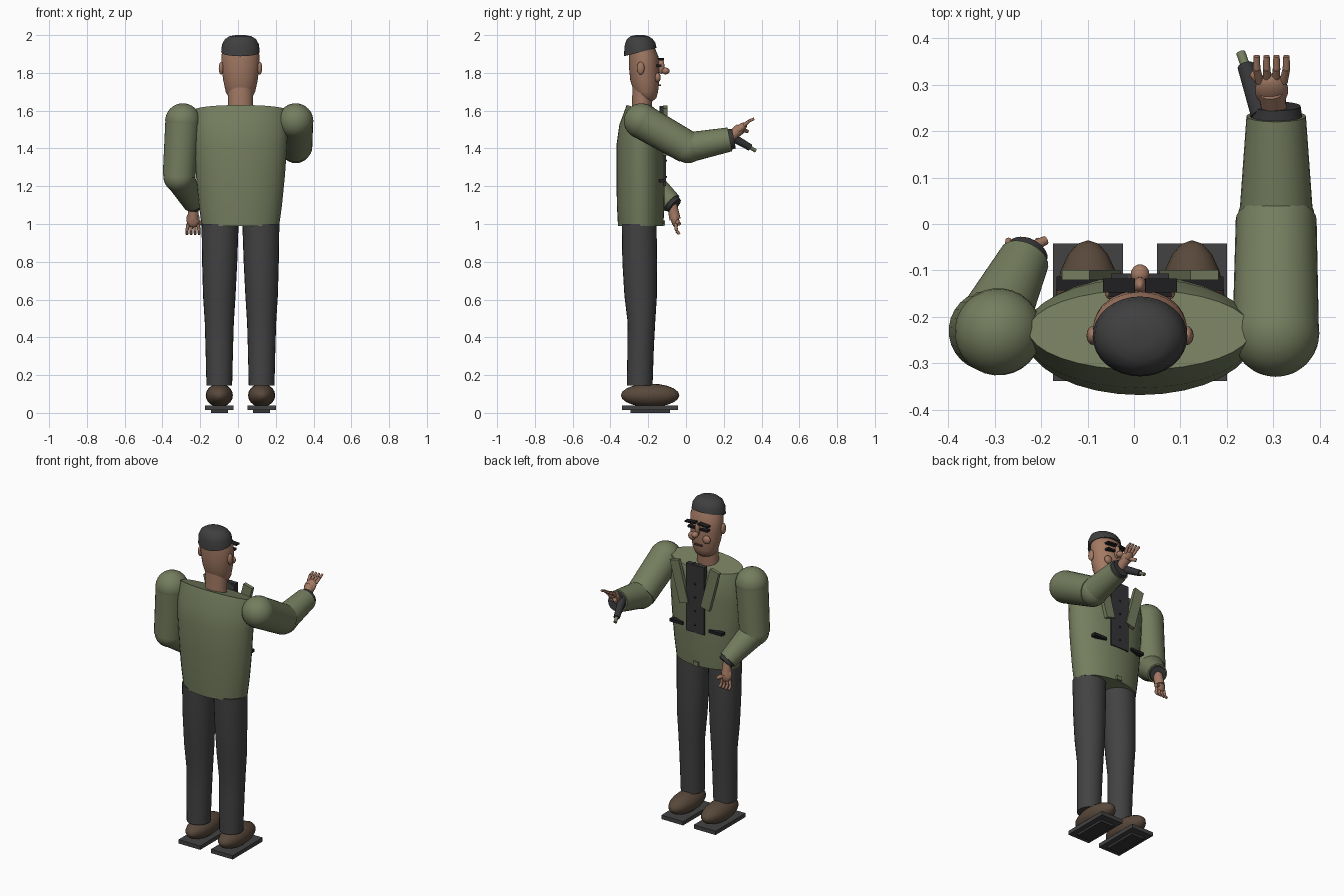
import bpy, bmesh, math
from mathutils import Vector, Matrix

if "Cube" in bpy.data.objects:
    bpy.data.objects.remove(bpy.data.objects["Cube"])


def mat(name, r, g, b):
    m = bpy.data.materials.new(name)
    m.diffuse_color = (r, g, b, 1)
    m.use_nodes = True
    m.node_tree.nodes["Principled BSDF"].inputs["Base Color"].default_value = m.diffuse_color
    return m


OLIVE = mat("olive_jacket", 0.175, 0.205, 0.112)
TROUSER = mat("charcoal_trousers", 0.055, 0.055, 0.057)
DARK = mat("dark_cloth", 0.036, 0.036, 0.039)
HAIR = mat("hair_grey", 0.05, 0.05, 0.05)
SKIN = mat("skin", 0.36, 0.19, 0.125)
LEATHER = mat("brown_leather", 0.098, 0.065, 0.043)
BLACK = mat("black", 0.014, 0.014, 0.016)
CX = 0.013  # body centre line


def finish(name, bm, m, angle=40):
    bmesh.ops.recalc_face_normals(bm, faces=bm.faces[:])
    me = bpy.data.meshes.new(name)
    bm.to_mesh(me)
    bm.free()
    me.materials.append(m)
    ob = bpy.data.objects.new(name, me)
    bpy.context.collection.objects.link(ob)
    bpy.ops.object.select_all(action='DESELECT')
    ob.select_set(True)
    bpy.context.view_layer.objects.active = ob
    bpy.ops.object.shade_smooth_by_angle(angle=math.radians(angle))
    return ob


def loft(name, rings, m, n=32):
    """Elliptical rings (cx, cy, z, rx, ry, tilt towards +y) skinned upwards."""
    bm = bmesh.new()
    prev = None
    for cx, cy, z, rx, ry, tilt in rings:
        cur = []
        for i in range(n):
            a = 2 * math.pi * i / n
            cur.append(bm.verts.new((cx + rx * math.cos(a), cy + ry * math.sin(a),
                                     z + tilt * math.sin(a))))
        if prev:
            for i in range(n):
                j = (i + 1) % n
                bm.faces.new((prev[i], prev[j], cur[j], cur[i]))
        else:
            bm.faces.new(cur[::-1])
        prev = cur
    bm.faces.new(prev)
    return finish(name, bm, m)


def tube(name, p, q, r1, r2, m, n=28):
    p, q = Vector(p), Vector(q)
    d = q - p
    bm = bmesh.new()
    M = Matrix.Translation((p + q) / 2) @ d.to_track_quat('Z', 'Y').to_matrix().to_4x4()
    bmesh.ops.create_cone(bm, cap_ends=True, segments=n, radius1=r1, radius2=r2,
                          depth=d.length, matrix=M)
    return finish(name, bm, m)


def ball(name, c, r, m, aim=(0, 0, 1), n=24):
    """Ellipsoid with its third radius along aim."""
    bm = bmesh.new()
    M = Matrix.Translation(c) @ Vector(aim).to_track_quat('Z', 'Y').to_matrix().to_4x4()
    bmesh.ops.create_uvsphere(bm, u_segments=n, v_segments=n // 2, radius=1,
                              matrix=M @ Matrix.Diagonal((*r, 1)))
    return finish(name, bm, m, 60)


def box(name, c, size, m, rot_y=0):
    bm = bmesh.new()
    M = Matrix.Translation(c) @ Matrix.Rotation(rot_y, 4, 'Y')
    bmesh.ops.create_cube(bm, size=1, matrix=M @ Matrix.Diagonal((*size, 1)))
    return finish(name, bm, m, 30)


# jacket body
loft("jacket_body", [
    (CX, -0.240, 0.99, 0.205, 0.120, 0),
    (CX, -0.240, 1.10, 0.220, 0.126, 0),
    (CX, -0.240, 1.25, 0.235, 0.128, 0),
    (CX, -0.240, 1.42, 0.247, 0.128, 0),
    (CX, -0.235, 1.52, 0.250, 0.118, -0.005),
    (CX, -0.228, 1.605, 0.240, 0.086, -0.025)], OLIVE)

# shirt panel, buttons, collar, lapels, pockets and buckle on the +y side
box("shirt_panel", (CX, -0.122, 1.41), (0.125, 0.03, 0.42), DARK)
for i in range(4):
    ball("shirt_button", (CX, -0.107, 1.25 + 0.085 * i), (0.007, 0.007, 0.006), BLACK, n=10)
for s in (-1, 1):
    box("lapel", (CX + s * 0.105, -0.110, 1.495), (0.062, 0.022, 0.26), OLIVE, s * 0.26)
    box("shirt_collar", (CX + s * 0.03, -0.125, 1.595), (0.05, 0.03, 0.04), TROUSER, s * 0.5)
    box("pocket_flap", (CX + s * 0.135, -0.128, 1.23), (0.09, 0.03, 0.018), BLACK)
box("belt_buckle", (CX, -0.120, 1.005), (0.035, 0.02, 0.025), OLIVE)

# legs and shoes
for s in (-1, 1):
    x = CX + s * 0.112
    loft("trouser_leg", [
        (x, -0.245, 0.145, 0.068, 0.068, 0),
        (x, -0.240, 0.35, 0.073, 0.070, 0),
        (x, -0.236, 0.48, 0.077, 0.073, 0),
        (x, -0.240, 0.62, 0.086, 0.086, 0),
        (x - s * 0.002, -0.245, 0.80, 0.093, 0.092, 0),
        (x - s * 0.004, -0.248, 1.00, 0.098, 0.092, 0)], TROUSER, 24)
    ball("shoe", (x, -0.190, 0.093), (0.072, 0.062, 0.155), LEATHER, (0, 1, 0), 20)
    box("shoe_sole", (x, -0.190, 0.027), (0.15, 0.295, 0.024), TROUSER)
    box("shoe_tread", (x, -0.190, 0.008), (0.09, 0.21, 0.016), DARK)

# neck, head and hair
loft("neck", [(CX, -0.235, 1.59, 0.066, 0.052, 0), (CX, -0.228, 1.74, 0.066, 0.055, 0)], SKIN)
loft("head", [
    (CX, -0.205, 1.648, 0.035, 0.025, 0),
    (CX, -0.208, 1.665, 0.060, 0.050, 0),
    (CX, -0.212, 1.70, 0.078, 0.064, 0),
    (CX, -0.218, 1.76, 0.091, 0.077, 0),
    (CX, -0.222, 1.83, 0.100, 0.080, 0),
    (CX, -0.225, 1.89, 0.101, 0.078, 0),
    (CX, -0.235, 1.94, 0.090, 0.066, 0)], SKIN)
loft("hair_cap", [
    (CX, -0.242, 1.910, 0.102, 0.086, 0.022),
    (CX, -0.244, 1.950, 0.098, 0.082, 0.010),
    (CX, -0.246, 1.978, 0.083, 0.069, 0.002),
    (CX, -0.246, 1.994, 0.058, 0.048, 0),
    (CX, -0.246, 2.000, 0.025, 0.022, 0)], HAIR)

# face
ball("nose_bridge", (CX, -0.132, 1.835), (0.014, 0.018, 0.04), SKIN)
ball("nose_tip", (CX, -0.108, 1.81), (0.02, 0.021, 0.018), SKIN)
box("mouth", (CX, -0.139, 1.735), (0.05, 0.012, 0.008), LEATHER)
for s in (-1, 1):
    ball("ear", (CX + s * 0.102, -0.24, 1.825), (0.013, 0.02, 0.034), SKIN)
    ball("cheek", (CX + s * 0.05, -0.150, 1.775), (0.025, 0.016, 0.025), SKIN)
    box("eyebrow", (CX + s * 0.045, -0.132, 1.872), (0.068, 0.03, 0.009), BLACK, s * 0.08)
    box("eye", (CX + s * 0.042, -0.143, 1.838), (0.052, 0.028, 0.012), BLACK)


# arms: shoulder, upper arm, elbow, forearm and cuff along three joints
def arm(side, shoulder, elbow, wrist, r_wrist):
    ball(side + "_shoulder", shoulder, (0.094, 0.094, 0.094), OLIVE,
         Vector(elbow) - Vector(shoulder), 28)
    tube(side + "_upper_arm", shoulder, elbow, 0.093, 0.087, OLIVE)
    ball(side + "_elbow", elbow, (0.083, 0.083, 0.083), OLIVE, n=28)
    tube(side + "_forearm", elbow, wrist, 0.080, r_wrist, OLIVE)
    w, d = Vector(wrist), (Vector(wrist) - Vector(elbow)).normalized()
    tube(side + "_cuff", w - d * 0.01, w + d * 0.022, r_wrist * 0.9, r_wrist * 0.82, DARK)


# hand: palm, four bent fingers spread along across, and a thumb
def hand(side, wrist, palm, along, across, bend, thumb_tip):
    w, p = Vector(wrist), Vector(palm)
    f, a, b = (Vector(v).normalized() for v in (along, across, bend))
    tube(side + "_wrist", w, p, 0.026, 0.030, SKIN, 16)
    ball(side + "_palm", p, (0.036, 0.022, 0.044), SKIN, f, 18)
    for i in range(4):
        k = (i - 1.5) / 1.5
        base = p + f * 0.025 + a * k * 0.026
        mid = base + f * 0.036 + a * k * 0.006
        tip = mid + f * 0.018 + b * 0.014
        tube(side + "_finger", base, mid, 0.0095, 0.0085, SKIN, 10)
        tube(side + "_fingertip", mid, tip, 0.0085, 0.007, SKIN, 10)
    tube(side + "_thumb", p, thumb_tip, 0.014, 0.010, SKIN, 10)


arm("lowered", (-0.292, -0.232, 1.545), (-0.312, -0.230, 1.25), (-0.236, -0.075, 1.11), 0.055)
hand("lowered", (-0.236, -0.075, 1.11), (-0.238, -0.058, 1.025), (0, 0.12, -1), (1, 0, 0),
     (0, 1, 0), (-0.190, -0.035, 1.00))
arm("raised", (0.305, -0.235, 1.545), (0.306, 0.01, 1.405), (0.306, 0.232, 1.448), 0.064)
hand("raised", (0.303, 0.235, 1.46), (0.296, 0.288, 1.505), (0, 0.75, 0.66), (1, 0, 0),
     (0, 1, 0), (0.255, 0.325, 1.49))

# small device strapped under the raised wrist
tube("device_body", (0.275, 0.235, 1.465), (0.240, 0.340, 1.405), 0.024, 0.018, DARK, 14)
tube("device_tip", (0.240, 0.340, 1.405), (0.230, 0.368, 1.388), 0.010, 0.010, OLIVE, 12)
